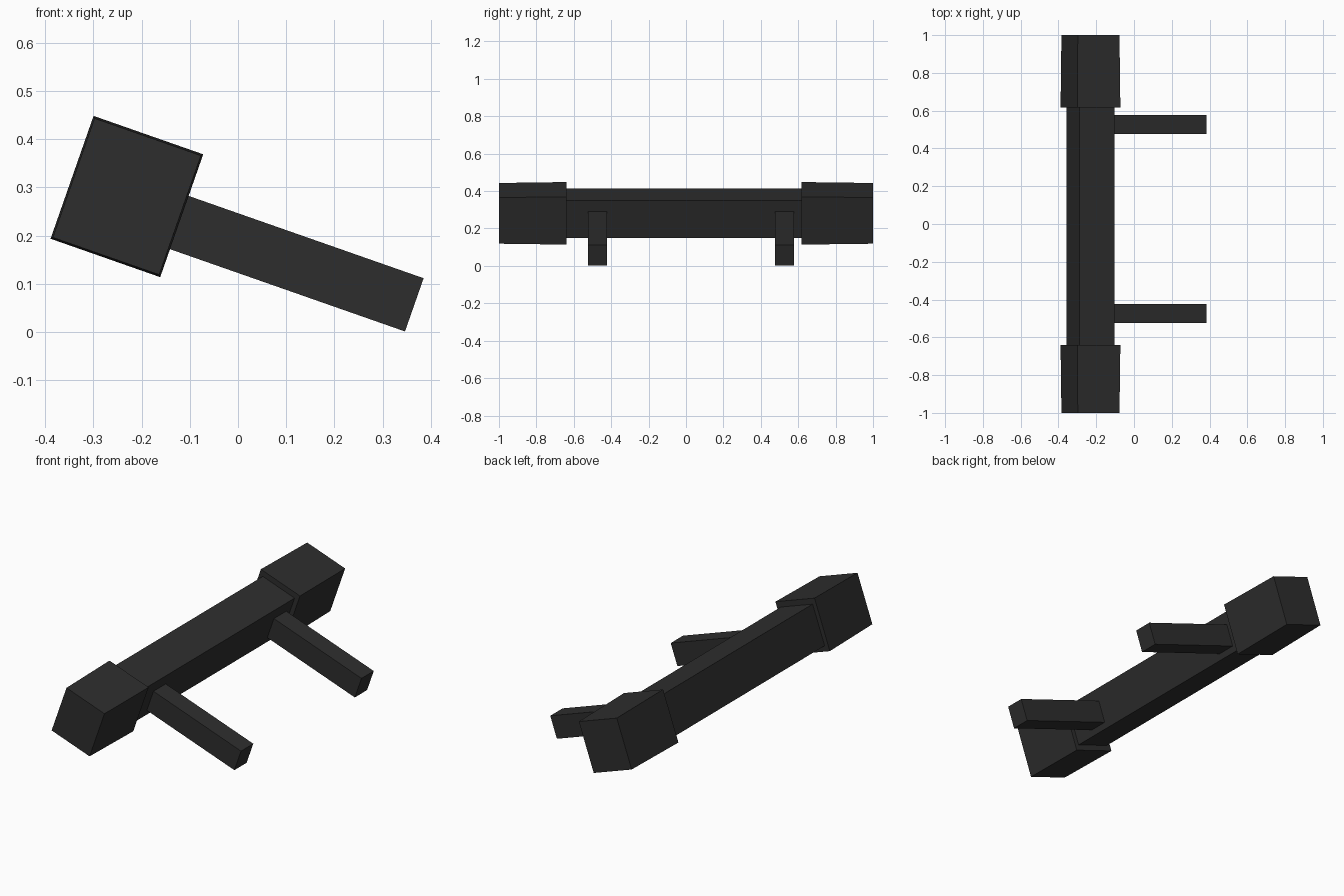
import bpy, bmesh, math

if "Cube" in bpy.data.objects:
    bpy.data.objects.remove(bpy.data.objects["Cube"])

TILT = math.radians(19.3)
CENTER = (-0.2305, 0.0, 0.281)

charcoal = bpy.data.materials.new("charcoal")
charcoal.diffuse_color = (0.027, 0.027, 0.027, 1.0)
charcoal.use_nodes = True
charcoal.node_tree.nodes["Principled BSDF"].inputs["Base Color"].default_value = charcoal.diffuse_color


def box(name, x, y, z, far_scale=1.0):
    """Box in the tilted frame; far_scale shrinks the end farthest from the middle in y."""
    bm = bmesh.new()
    bmesh.ops.create_cube(bm, size=1.0)
    far = max(y, key=abs)
    mx, mz = sum(x) / 2, sum(z) / 2
    for v in bm.verts:
        py = y[0] if v.co.y < 0 else y[1]
        s = far_scale if py == far else 1.0
        v.co = (mx + v.co.x * (x[1] - x[0]) * s, py,
                mz + v.co.z * (z[1] - z[0]) * s)
    mesh = bpy.data.meshes.new(name)
    bm.to_mesh(mesh)
    bm.free()
    mesh.materials.append(charcoal)
    ob = bpy.data.objects.new(name, mesh)
    ob.location = CENTER
    ob.rotation_euler = (0, TILT, 0)
    bpy.context.collection.objects.link(ob)
    return ob


# Main crossbar
box("crossbar", (-0.0985, 0.0975), (-0.66, 0.66), (-0.106, 0.106))

# Slightly tapered end caps, wider at their inner rims
for name, y in (("front_cap", (-1.0, -0.64)), ("back_cap", (0.618, 1.0))):
    box(name, (-0.1205, 0.1205), y, (-0.135, 0.135), far_scale=0.97)

# Support arms running out from the bar
for name, y in (("front_arm", (-0.525, -0.423)), ("back_arm", (0.476, 0.578))):
    box(name, (0.09, 0.637), y, (-0.0735, 0.0435))
